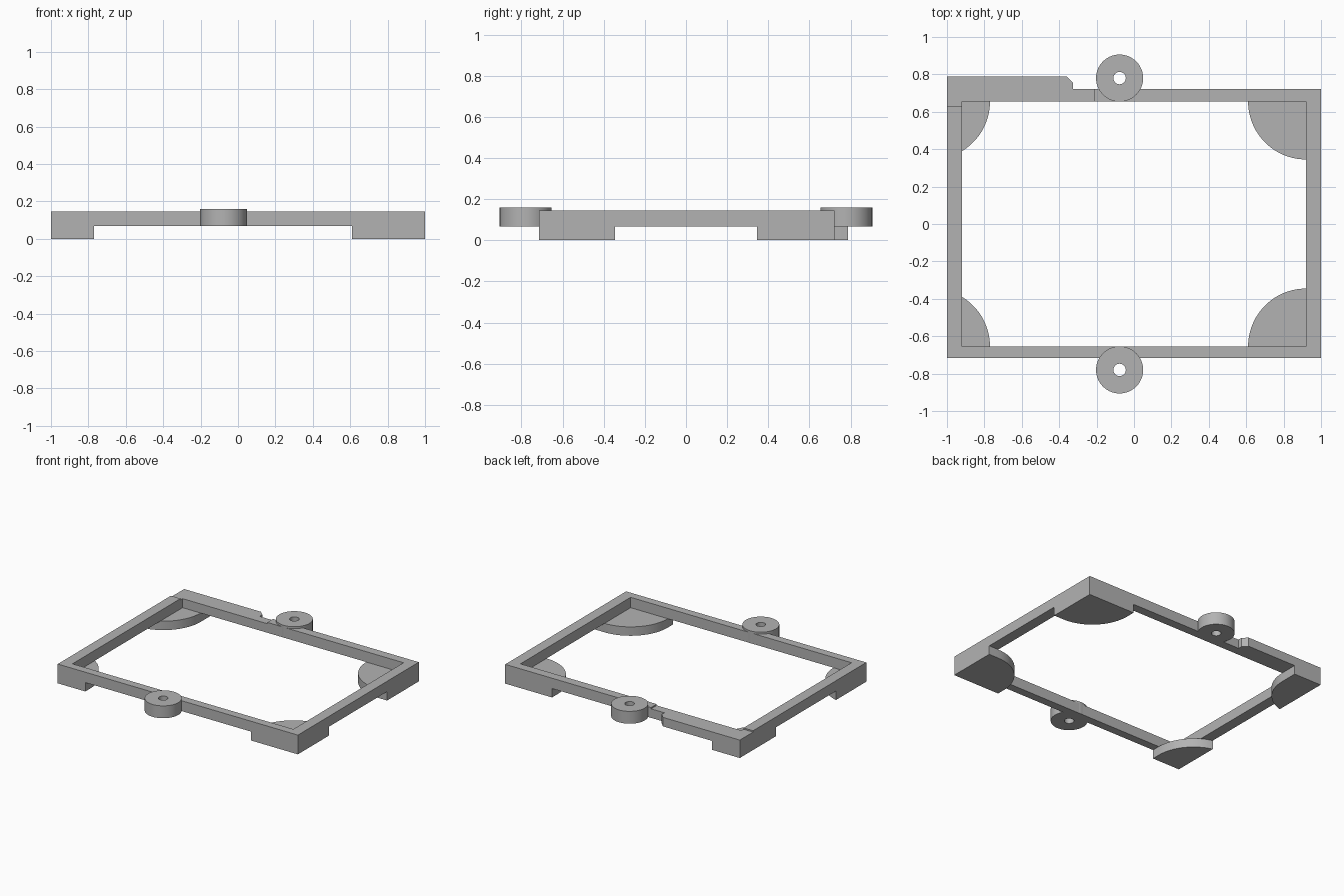
import bpy
import bmesh
from math import sin, cos, pi, acos, radians

cube = bpy.data.objects.get("Cube")
if cube:
    bpy.data.objects.remove(cube)

grey = bpy.data.materials.new("plain grey")
grey.use_nodes = True
colour = (0.45, 0.45, 0.45, 1)
grey.diffuse_color = colour
grey.node_tree.nodes["Principled BSDF"].inputs["Base Color"].default_value = colour

# Shared levels and outline
RAIL_Z, RECESS_Z, TOP_Z, EAR_Z = 0.067, 0.135, 0.145, 0.16
IN_X, IN_Y = 0.92, 0.655
FRONT, BACK, LIP = -0.716, 0.722, 0.788
SPLIT_X, SPLIT_Y = -0.215, 0.63


def finish(name, bm):
    bmesh.ops.recalc_face_normals(bm, faces=bm.faces)
    mesh = bpy.data.meshes.new(name)
    bm.to_mesh(mesh)
    bm.free()
    mesh.materials.append(grey)
    obj = bpy.data.objects.new(name, mesh)
    bpy.context.collection.objects.link(obj)
    bpy.ops.object.select_all(action="DESELECT")
    obj.select_set(True)
    bpy.context.view_layer.objects.active = obj
    bpy.ops.object.shade_smooth_by_angle(angle=radians(30))
    return obj


def prism(name, outline, z0, z1):
    """Extrude a plan outline between two heights."""
    bm = bmesh.new()
    face = bm.faces.new([bm.verts.new((x, y, z0)) for x, y in outline])
    top = bmesh.ops.extrude_face_region(bm, geom=[face], use_keep_orig=True)
    verts = [v for v in top["geom"] if isinstance(v, bmesh.types.BMVert)]
    bmesh.ops.translate(bm, verts=verts, vec=(0, 0, z1 - z0))
    return finish(name, bm)


def washer(name, cx, cy, outer, inner, z0, z1, n=64):
    """Disc with a round through hole."""
    bm = bmesh.new()
    section = [(outer, z0), (outer, z1), (inner, z1), (inner, z0)]
    rings = [[bm.verts.new((cx + r * cos(2 * pi * i / n), cy + r * sin(2 * pi * i / n), z))
              for i in range(n)] for r, z in section]
    for k, a in enumerate(rings):
        b = rings[(k + 1) % len(rings)]
        for i in range(n):
            j = (i + 1) % n
            bm.faces.new((a[i], a[j], b[j], b[i]))
    return finish(name, bm)


# Main frame, open at the back right corner where the recessed rail fits
prism("main_frame", [
    (SPLIT_X, BACK), (SPLIT_X, IN_Y), (IN_X, IN_Y), (IN_X, -IN_Y), (-IN_X, -IN_Y),
    (-IN_X, SPLIT_Y), (-1, SPLIT_Y), (-1, FRONT), (1, FRONT), (1, BACK)], RAIL_Z, TOP_Z)

# Slightly lower back rail with a chamfered outer lip
prism("recessed_back_rail", [
    (-1, SPLIT_Y), (-IN_X, SPLIT_Y), (-IN_X, IN_Y), (SPLIT_X, IN_Y), (SPLIT_X, BACK),
    (-0.325, BACK), (-0.325, 0.753), (-0.36, LIP), (-1, LIP)], RAIL_Z, RECESS_Z)

# Rounded corner feet
R = 0.31
for side, sx, cx in (("left", 1, IN_X), ("right", -1, -1.08)):
    for end, sy in (("front", -1), ("back", 1)):
        edge = FRONT if sy < 0 else (LIP if sx < 0 else BACK)
        # the right feet are cut off by the outer wall
        sweep = pi / 2 if sx > 0 else acos(0.08 / R)
        arc = [(cx - sx * R * cos(sweep * i / 24), sy * (IN_Y - R * sin(sweep * i / 24)))
               for i in range(25)]
        outline = [(sx, edge), (arc[0][0], edge)] + arc + [(sx, arc[-1][1])]
        if sx < 0:
            outline.pop()
        prism(f"{end}_{side}_foot", outline, 0, RAIL_Z)

# Screw ears
for end, sy in (("front", -1), ("back", 1)):
    washer(f"{end}_screw_ear", -0.077, sy * 0.78, 0.126, 0.033, RAIL_Z, EAR_Z)
